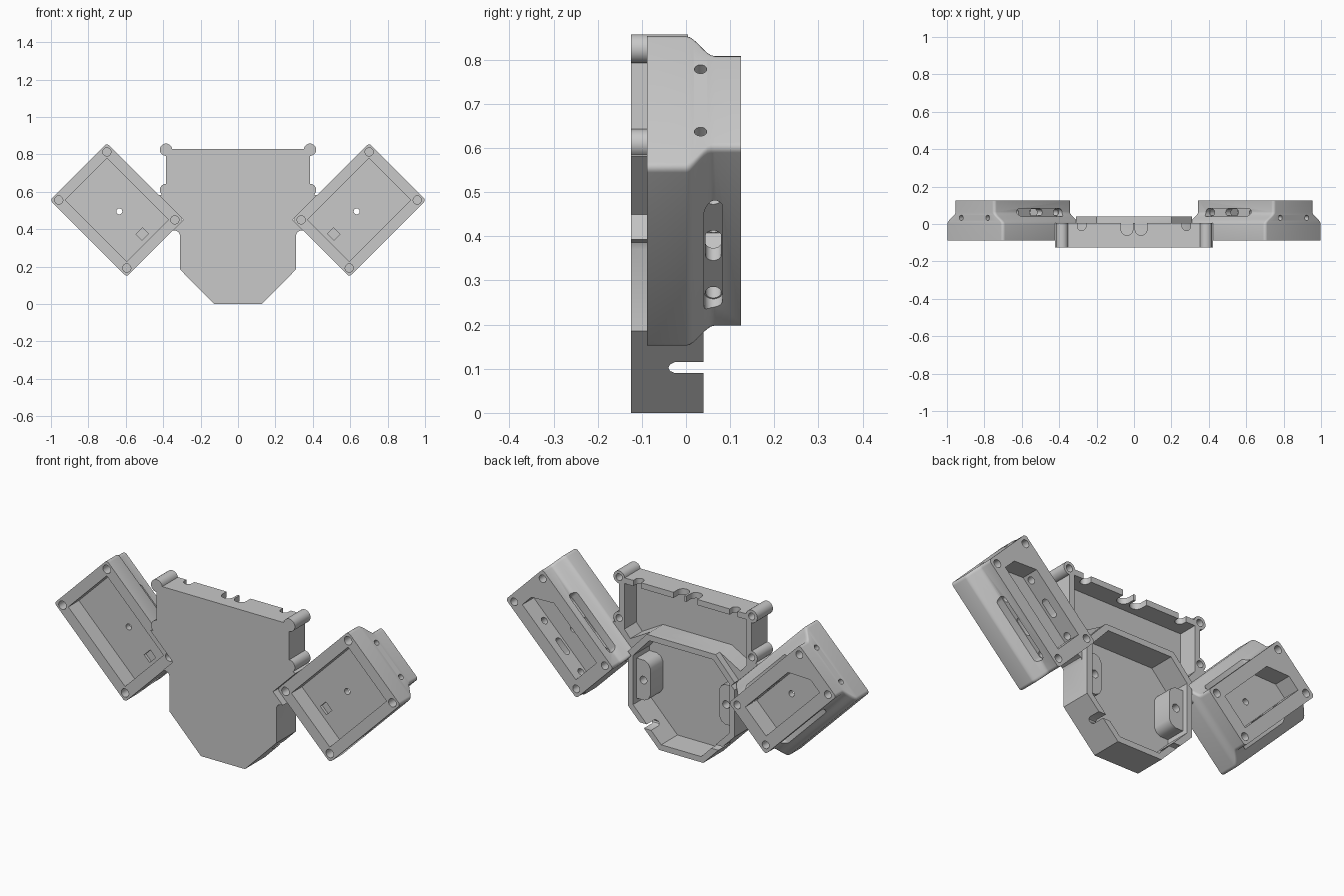
import bpy, bmesh, math
from mathutils import Matrix, Vector

cube = bpy.data.objects.get("Cube")
if cube:
    bpy.data.objects.remove(cube, do_unlink=True)

grey = bpy.data.materials.new("plain_grey")
grey.use_nodes = True
GREY = (0.58, 0.58, 0.58, 1)
grey.diffuse_color = GREY
grey.node_tree.nodes["Principled BSDF"].inputs["Base Color"].default_value = GREY


def loft(name, rings):
    """Closed solid through matching rings of points."""
    bm = bmesh.new()
    loops = [[bm.verts.new(p) for p in ring] for ring in rings]
    bm.faces.new(loops[0])
    bm.faces.new(loops[-1])
    for low, high in zip(loops, loops[1:]):
        for i in range(len(low)):
            j = (i + 1) % len(low)
            bm.faces.new((low[i], low[j], high[j], high[i]))
    bmesh.ops.recalc_face_normals(bm, faces=bm.faces)
    mesh = bpy.data.meshes.new(name)
    bm.to_mesh(mesh)
    bm.free()
    obj = bpy.data.objects.new(name, mesh)
    bpy.context.collection.objects.link(obj)
    mesh.materials.append(grey)
    return obj


def prism(name, pts, lo, hi, axis="y"):
    """Extrude a profile: (x, z) along y, (y, z) along x, or (x, y) along z."""
    place = {"y": lambda a, b, h: (a, h, b),
             "x": lambda a, b, h: (h, a, b),
             "z": lambda a, b, h: (a, b, h)}[axis]
    return loft(name, [[place(a, b, h) for a, b in pts] for h in (lo, hi)])


def rect(a0, a1, b0, b1):
    return [(a0, b0), (a1, b0), (a1, b1), (a0, b1)]


def rounded(half_a, half_b, r, n=5):
    """Rectangle about the origin with rounded corners."""
    pts = []
    for q, (sa, sb) in enumerate(((1, 1), (-1, 1), (-1, -1), (1, -1))):
        for k in range(n):
            t = math.pi / 2 * (q + k / (n - 1))
            pts.append((sa * (half_a - r) + r * math.cos(t),
                        sb * (half_b - r) + r * math.sin(t)))
    return pts


def stadium(a, b, half, r, along=0, n=12):
    """Rounded slot outline; half = 0 gives a circle."""
    pts = []
    for k in range(2 * n):
        t = math.pi * (k + 0.5) / n
        c, s = r * math.cos(t), r * math.sin(t)
        if along == 0:
            pts.append((a + c + math.copysign(half, c), b + s))
        else:
            pts.append((a + c, b + s + math.copysign(half, s)))
    return pts


def combine(obj, tools, op="DIFFERENCE"):
    for tool in tools:
        tool.hide_render = True
        mod = obj.modifiers.new("combine", "BOOLEAN")
        mod.operation, mod.solver, mod.object = op, "EXACT", tool
    dg = bpy.context.evaluated_depsgraph_get()
    mesh = bpy.data.meshes.new_from_object(obj.evaluated_get(dg))
    obj.modifiers.clear()
    obj.data = mesh
    for tool in tools:
        bpy.data.objects.remove(tool, do_unlink=True)


def both(pts):
    """Close a right-hand half outline with its mirror image."""
    return pts + [(-x, z) for x, z in reversed(pts)]


def finish(obj):
    bpy.ops.object.select_all(action="DESELECT")
    obj.select_set(True)
    bpy.context.view_layer.objects.active = obj
    bpy.ops.object.shade_smooth_by_angle(angle=math.radians(35))


FRONT, RIM, BACK = -0.125, 0.005, 0.04
L, W, STEP = 0.29, 0.215, 0.151       # pod half length, half width, stepped half width
POD_FRONT, POD_BACK = -0.088, 0.125

# Pod frame: local x runs along its length, local z across its width
d = math.sqrt(0.5)
pod_frame = Matrix(((d, 0, d, 0.648), (0, 1, 0, 0), (d, 0, -d, 0.503), (0, 0, 0, 1)))

# Pod body: rounded block whose long sides step in towards the back
levels = [(POD_FRONT, W)]
for k in range(9):
    t = k / 8
    levels.append((0.065 * t, W + (STEP - W) * t * t * (3 - 2 * t)))
levels.append((POD_BACK, STEP))
pod = loft("left_pod", [[(a, y, b) for a, b in rounded(L, w, 0.016)] for y, w in levels])

# Recesses, screw holes and side openings of the pod
cuts = [
    prism("front_recess", rect(-L + 0.057, L - 0.057, -W + 0.057, W - 0.057), -0.2, 0.0),
    prism("back_recess", [(-0.22, -0.085), (0.13, -0.085), (0.22, 0.01), (0.22, 0.085),
                          (-0.22, 0.085)], 0.03, 0.2),
    prism("centre_hole", stadium(-0.015, -0.004, 0, 0.016), -0.2, 0.2),
    prism("floor_pocket", rect(-0.21, -0.165, -0.03, 0.02), -0.05, 0.015),
]
for su in (-1, 1):
    for sw in (-1, 1):
        cuts.append(prism("front_screw", stadium(su * (L - 0.033), sw * (W - 0.033), 0, 0.022),
                          -0.2, -0.03))
        cuts.append(prism("back_screw", stadium(su * (L - 0.035), sw * 0.117, 0, 0.02),
                          0.06, 0.2))
for sw in (-1, 1):
    cuts.append(prism("end_hole", stadium(0.033, sw * 0.1, 0, 0.014), 0.25, 0.4, "x"))
    side = sorted((sw * 0.125, sw * 0.3))
    cuts.append(prism("side_slot", stadium(-0.05, 0.062, 0.15, 0.021), *side, "z"))
for u, half in ((-0.2, 0.0), (-0.05, 0.03), (0.1, 0.0)):
    cuts.append(prism("side_window", stadium(u, 0.062, half, 0.018), -0.14, 0.14, "z"))
combine(pod, cuts)
pod.data.transform(pod_frame)
pod.data.flip_normals()

# Opposite pod
twin = pod.copy()
twin.data = pod.data.copy()
twin.name = "right_pod"
twin.data.transform(Matrix.Diagonal((-1, 1, 1, 1)))
twin.data.flip_normals()
bpy.context.collection.objects.link(twin)

# Tray shell, with arms that reach the pods
outline = both([(0.128, 0), (0.31, 0.185), (0.31, 0.37), (0.318, 0.386), (0.335, 0.393),
                (0.40, 0.393), (0.45, 0.575), (0.385, 0.59), (0.385, 0.83)])
tray = prism("tray", outline, FRONT, RIM)
rim = prism("rim", both([(0.128, 0), (0.31, 0.185), (0.31, 0.47), (0.2, 0.588)]), FRONT, BACK)
bosses = [prism("boss", stadium(sx * 0.385, z, 0, 0.033), FRONT, RIM)
          for sx in (-1, 1) for z in (0.825, 0.61)]
combine(tray, [rim] + bosses, "UNION")

cuts = [
    prism("upper_bay", both([(0.2, 0.588), (0.32, 0.52), (0.355, 0.56), (0.355, 0.8)]), -0.095, 0.2),
    prism("lower_bay", both([(0.116, 0.03), (0.28, 0.197), (0.28, 0.455), (0.185, 0.558)]),
          -0.095, 0.2),
    prism("cable_slot", [(0.1, 0.09), (0.1, 0.115), (-0.025, 0.115), (-0.036, 0.11),
                         (-0.04, 0.1025), (-0.036, 0.095), (-0.025, 0.09)], -0.5, 0.5, "x"),
]
for sx in (-1, 1):
    # Seats for the pods
    corner = [pod_frame @ Vector((u, 0, w)) for u, w in rect(-L, L, -W, W)]
    cuts.append(prism("pod_seat", [(sx * p.x, p.z) for p in corner], -0.3, 0.3))
    # Wire notches in the top wall, and holes in the bosses
    cuts.append(prism("middle_notch", stadium(sx * 0.0375, 0.02, 0.048, 0.032, 1), 0.77, 0.9, "z"))
    cuts.append(prism("side_notch", stadium(sx * 0.28, 0.03, 0.042, 0.023, 1), 0.77, 0.9, "z"))
    for z in (0.825, 0.61):
        cuts.append(prism("boss_hole", stadium(sx * 0.385, z, 0, 0.018), -0.06, 0.1))
combine(tray, cuts)

# Mounting pads inside the lower bay
pads = []
for sx, label in ((1, "left"), (-1, "right")):
    pad = prism(label + "_pad", [(sx * x, z) for x, z in (
        (0.285, 0.22), (0.235, 0.22), (0.212, 0.232), (0.2, 0.255), (0.2, 0.395),
        (0.212, 0.418), (0.235, 0.43), (0.285, 0.43))], -0.1, 0.01)
    combine(pad, [prism("pad_hole", stadium(sx * 0.24, 0.325, 0, 0.02), -0.06, 0.1)])
    pads.append(pad)

for obj in [pod, twin, tray] + pads:
    finish(obj)
